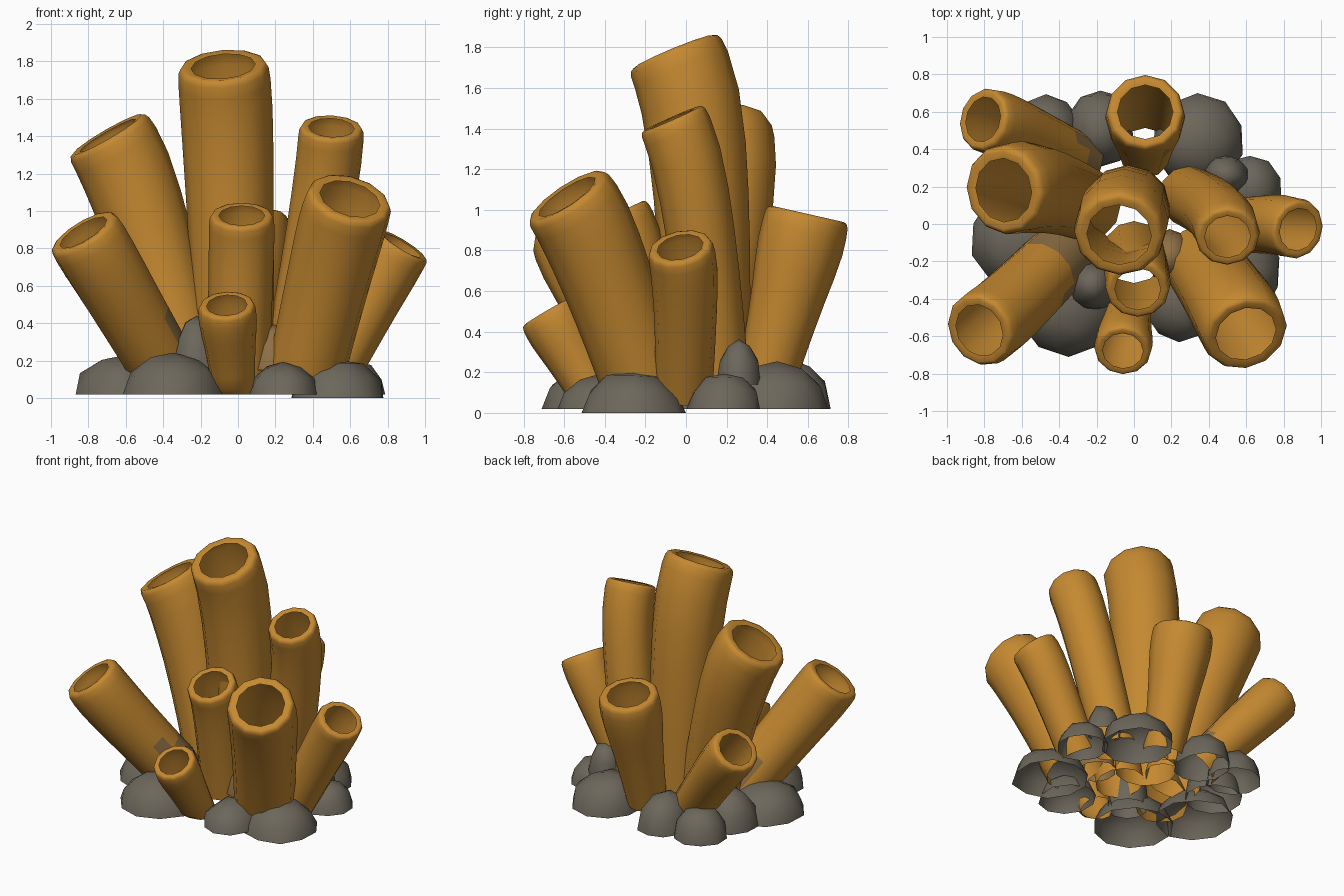
import bpy, bmesh, math, random
from mathutils import Vector

random.seed(4)
if "Cube" in bpy.data.objects:
    bpy.data.objects.remove(bpy.data.objects["Cube"], do_unlink=True)


def material(name, rgb):
    m = bpy.data.materials.new(name)
    m.use_nodes = True
    m.diffuse_color = (*rgb, 1)
    m.node_tree.nodes["Principled BSDF"].inputs["Base Color"].default_value = (*rgb, 1)
    return m


ORANGE = material("sponge_orange", (0.56, 0.25, 0.03))
BROWN = material("shaded_base_brown", (0.27, 0.16, 0.06))
GREY = material("rock_grey", (0.15, 0.135, 0.105))
SIDES = 12


def finish(name, bm, mats, angle):
    mesh = bpy.data.meshes.new(name)
    bm.to_mesh(mesh)
    bm.free()
    for m in mats:
        mesh.materials.append(m)
    ob = bpy.data.objects.new(name, mesh)
    bpy.context.collection.objects.link(ob)
    bpy.ops.object.select_all(action="DESELECT")
    ob.select_set(True)
    bpy.context.view_layer.objects.active = ob
    bpy.ops.object.shade_smooth_by_angle(angle=math.radians(angle))


# Hollow tube: bent path, narrow foot, rim rolled in around an open mouth;
# upper faces below the brown height take the base colour
def tube(name, base, top, lean, r, foot=0.75, brown=0):
    base, top, lean = Vector(base), Vector(top), Vector(lean).normalized()
    length = (top - base).length
    bend = top - lean * length * 0.25
    axis = (bend - base).normalized()
    end = top - lean * r * 0.4
    rings = []
    for t in (0, 0.1, 0.2, 0.3, 0.45, 0.6, 0.8, 1):
        c = base * (1 - t) ** 2 + bend * 2 * t * (1 - t) + end * t * t
        rings.append((c, axis.lerp(lean, t * t), r * (foot + (1 - foot) * min(1, t * 1.4))))
    for down, width in ((0.13, 0.98), (0.03, 0.93), (0, 0.86), (0.03, 0.7)):
        rings.append((top - lean * r * down, lean, r * width))
    bm = bmesh.new()
    loops = []
    for c, n, rad in rings:
        n = n.normalized()
        u = (Vector((1, 0, 0)) - n * n.x).normalized()
        v = n.cross(u)
        loop = []
        for k in range(SIDES):
            a = math.tau * k / SIDES
            p = c + (u * math.cos(a) + v * math.sin(a)) * rad
            p.z = max(p.z, 0.02)
            loop.append(bm.verts.new(p))
        loops.append(loop)
    for low, high in zip(loops, loops[1:]):
        for k in range(SIDES):
            j = (k + 1) % SIDES
            f = bm.faces.new((low[k], low[j], high[j], high[k]))
            f.normal_update()
            f.material_index = int(f.calc_center_median().z < brown and f.normal.z > 0.12)
    finish(name, bm, (ORANGE, BROWN), 75)


# Rock: lumpy dome with an open underside
def rock(name, x, y, rx, ry, height, floor=0.02, mat=GREY):
    bm = bmesh.new()
    bmesh.ops.create_icosphere(bm, subdivisions=2, radius=1)
    bmesh.ops.bisect_plane(bm, geom=bm.verts[:] + bm.edges[:] + bm.faces[:], dist=0.01,
                           plane_co=(0, 0, 0), plane_no=(0, 0, 1), clear_inner=True)
    bmesh.ops.remove_doubles(bm, verts=bm.verts[:], dist=0.15)
    for v in bm.verts:
        k = random.uniform(0.96, 1.04)
        v.co = (x + v.co.x * rx * k, y + v.co.y * ry * k, floor + v.co.z * (height - floor) * k)
    finish(name, bm, (mat,), 80)


tube("tall_centre_tube", (-0.02, 0.1, 0.12), (-0.08, -0.06, 1.78), (-0.08, -0.38, 0.92), 0.247, 0.86)
tube("tall_right_tube", (-0.26, 0.1, 0.12), (-0.7, 0.18, 1.41), (-0.5, -0.12, 0.86), 0.246, 0.8)
tube("back_tube", (0.06, 0.38, 0.1), (0.06, 0.6, 0.98), (0, 0.22, 0.97), 0.212, 0.65)
tube("tall_left_tube", (0.29, 0.15, 0.15), (0.5, -0.07, 1.45), (0.05, -0.4, 0.9), 0.175, 0.92)
tube("front_right_tube", (-0.36, -0.14, 0.1), (-0.83, -0.57, 0.89), (-0.5, -0.3, 0.82), 0.207, 0.88, 0.42)
tube("back_right_tube", (-0.28, 0.33, 0.12), (-0.81, 0.56, 0.78), (-0.65, 0.17, 0.74), 0.175, 0.82, 0.34)
tube("side_left_tube", (0.49, -0.01, 0.1), (0.88, -0.03, 0.82), (0.52, -0.18, 0.84), 0.165, 0.85)
tube("front_left_tube", (0.36, -0.2, 0.12), (0.6, -0.59, 1.07), (0.25, -0.54, 0.81), 0.237, 0.87)
tube("middle_front_tube", (0.0, -0.15, 0.12), (0.02, -0.35, 0.98), (0, -0.42, 0.9), 0.175, 0.96)
tube("small_front_tube", (-0.02, -0.42, 0.03), (-0.06, -0.68, 0.5), (-0.05, -0.5, 0.86), 0.155, 0.72)

rock("right_rock", -0.61, -0.08, 0.27, 0.28, 0.23)
rock("front_right_rock", -0.35, -0.43, 0.27, 0.28, 0.25)
rock("inner_front_rock", -0.22, -0.33, 0.14, 0.14, 0.45, 0.08)
rock("front_left_rock", 0.24, -0.42, 0.19, 0.21, 0.19)
rock("left_rock", 0.53, -0.26, 0.26, 0.26, 0.21, 0.0)
rock("back_left_small_rock", 0.62, 0.19, 0.17, 0.18, 0.2)
rock("perched_rock", 0.49, 0.26, 0.12, 0.11, 0.37, 0.14)
rock("back_left_rock", 0.34, 0.45, 0.25, 0.25, 0.26)
rock("back_rock", -0.18, 0.51, 0.18, 0.21, 0.27)
rock("back_right_rock", -0.47, 0.5, 0.19, 0.19, 0.24)
rock("back_side_rock", -0.52, 0.22, 0.2, 0.2, 0.28)
rock("inner_brown_mound", 0.19, -0.17, 0.13, 0.14, 0.4, 0.15, BROWN)
